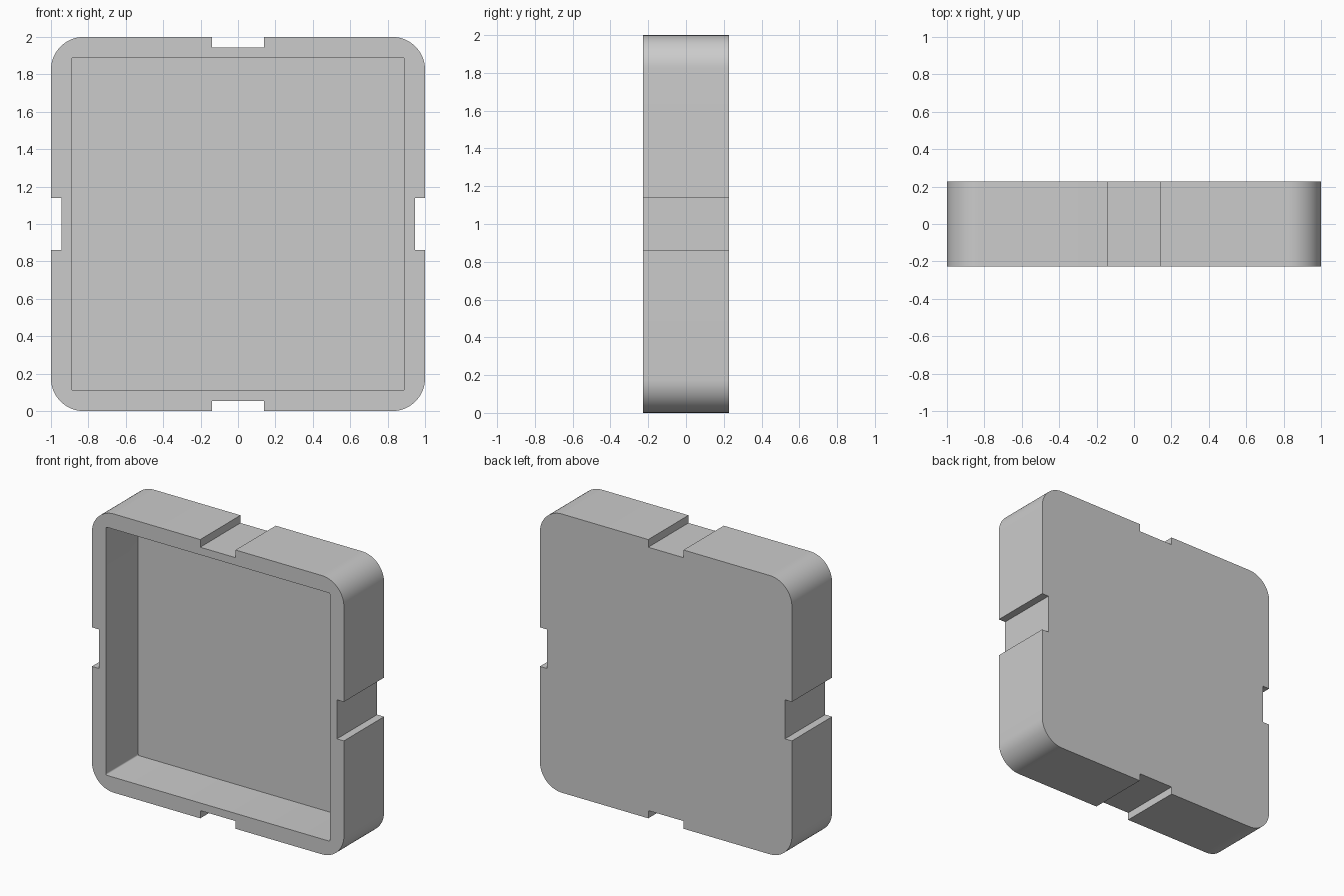
import bpy
import bmesh
from math import cos, sin, pi, radians
from mathutils import Matrix, Vector

HALF = 1.0            # half the side of the square tray
DEPTH = 0.228         # half the depth
CORNER = 0.175        # outer corner radius
NOTCH_W, NOTCH_D = 0.14, 0.055
POCKET = 0.89         # half the side of the pocket
FLOOR_Y = 0.14        # inner face of the back panel

if "Cube" in bpy.data.objects:
    bpy.data.objects.remove(bpy.data.objects["Cube"])

grey = bpy.data.materials.new("plain grey")
grey.use_nodes = True
colour = (0.6, 0.6, 0.6, 1)
grey.diffuse_color = colour
grey.node_tree.nodes["Principled BSDF"].inputs["Base Color"].default_value = colour


def square_outline(half, radius, steps, notch=None):
    """Rounded square made from one side and corner, turned four times."""
    side = []
    if notch:
        w, d = notch
        side += [(half, -w), (half - d, -w), (half - d, w), (half, w)]
    c = half - radius
    for i in range(steps + 1):
        a = pi / 2 * i / steps
        side.append((c + radius * cos(a), c + radius * sin(a)))
    return [Matrix.Rotation(pi / 2 * k, 2) @ Vector(p)
            for k in range(4) for p in side]


def prism(name, outline, y0, y1):
    """Extrude an outline in the XZ plane from y0 to y1."""
    bm = bmesh.new()
    face = bm.faces.new([bm.verts.new((p.x, y0, p.y + HALF)) for p in outline])
    new = bmesh.ops.extrude_face_region(bm, geom=[face])["geom"]
    bmesh.ops.translate(bm, vec=(0, y1 - y0, 0),
                        verts=[v for v in new if isinstance(v, bmesh.types.BMVert)])
    bmesh.ops.recalc_face_normals(bm, faces=bm.faces)
    mesh = bpy.data.meshes.new(name)
    bm.to_mesh(mesh)
    bm.free()
    mesh.materials.append(grey)
    obj = bpy.data.objects.new(name, mesh)
    bpy.context.collection.objects.link(obj)
    return obj


# Tray body with a notch in the middle of each side
tray = prism("notched_tray",
             square_outline(HALF, CORNER, 16, (NOTCH_W, NOTCH_D)), -DEPTH, DEPTH)

# Pocket open to the front
pocket = prism("pocket_cutter", square_outline(POCKET, 0.01, 4), -DEPTH - 0.1, FLOOR_Y)
pocket.hide_render = True
cut = tray.modifiers.new("pocket", "BOOLEAN")
cut.operation = "DIFFERENCE"
cut.solver = "EXACT"
cut.object = pocket

bpy.ops.object.select_all(action="DESELECT")
tray.select_set(True)
bpy.context.view_layer.objects.active = tray
bpy.ops.object.modifier_apply(modifier=cut.name)
bpy.data.objects.remove(pocket)
bpy.ops.object.shade_smooth_by_angle(angle=radians(30))
